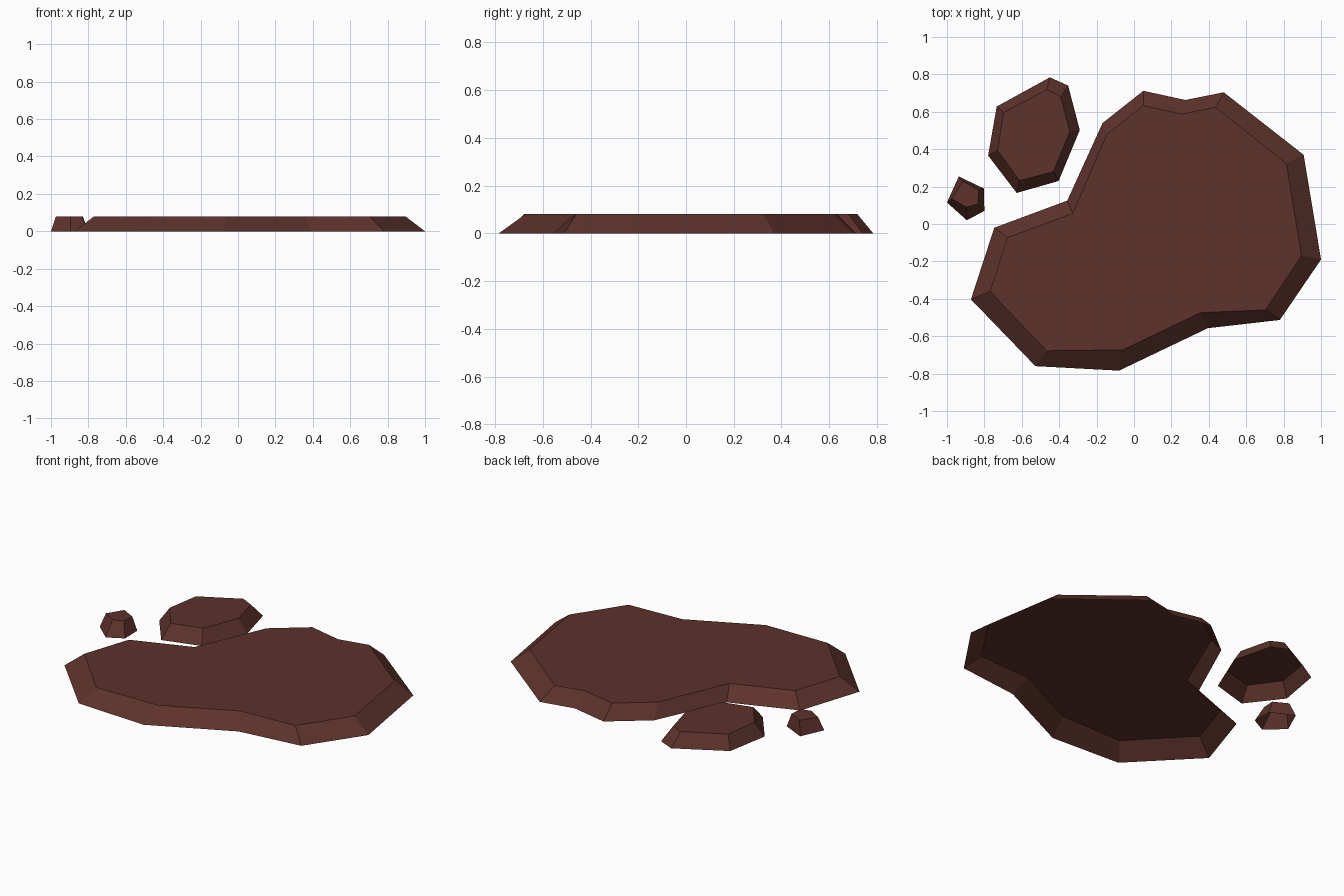
import bpy, bmesh

HEIGHT = 0.08
mud = bpy.data.materials.new("dark brown mud")
mud.diffuse_color = (0.109, 0.032, 0.024, 1)


def slab(name, base, top):
    """Flat-topped shell, open underneath, with sloped sides between two outlines."""
    bm = bmesh.new()
    low = [bm.verts.new((x, y, 0)) for x, y in base]
    high = [bm.verts.new((x, y, HEIGHT)) for x, y in top]
    n = len(low)
    bm.faces.new(high)
    for i in range(n):
        j = (i + 1) % n
        bm.faces.new((low[i], low[j], high[j], high[i]))
    # Outlines run counter-clockwise, so all faces already point outward
    mesh = bpy.data.meshes.new(name)
    bm.to_mesh(mesh)
    bm.free()
    mesh.materials.append(mud)
    obj = bpy.data.objects.new(name, mesh)
    bpy.context.collection.objects.link(obj)


# Large puddle-shaped patch
slab("large_patch",
     [(0.05, 0.712), (-0.168, 0.54), (-0.357, 0.125), (-0.747, -0.02),
      (-0.872, -0.403), (-0.527, -0.76), (-0.08, -0.784), (0.395, -0.557),
      (0.78, -0.513), (1.0, -0.19), (0.907, 0.37), (0.48, 0.704), (0.275, 0.663)],
     [(0.05, 0.633), (-0.146, 0.478), (-0.328, 0.056), (-0.675, -0.072),
      (-0.77, -0.36), (-0.467, -0.678), (-0.06, -0.673), (0.356, -0.474),
      (0.703, -0.459), (0.895, -0.17), (0.815, 0.323), (0.435, 0.624), (0.255, 0.587)])

# Medium patch
slab("medium_patch",
     [(-0.45, 0.784), (-0.734, 0.628), (-0.78, 0.366), (-0.627, 0.166),
      (-0.403, 0.23), (-0.29, 0.502), (-0.352, 0.74)],
     [(-0.467, 0.718), (-0.697, 0.596), (-0.729, 0.393), (-0.611, 0.232),
      (-0.43, 0.28), (-0.344, 0.494), (-0.392, 0.681)])

# Small patch
slab("small_patch",
     [(-0.937, 0.254), (-1.0, 0.115), (-0.894, 0.02), (-0.80, 0.07), (-0.803, 0.19)],
     [(-0.915, 0.228), (-0.973, 0.135), (-0.897, 0.09), (-0.835, 0.107), (-0.83, 0.182)])
